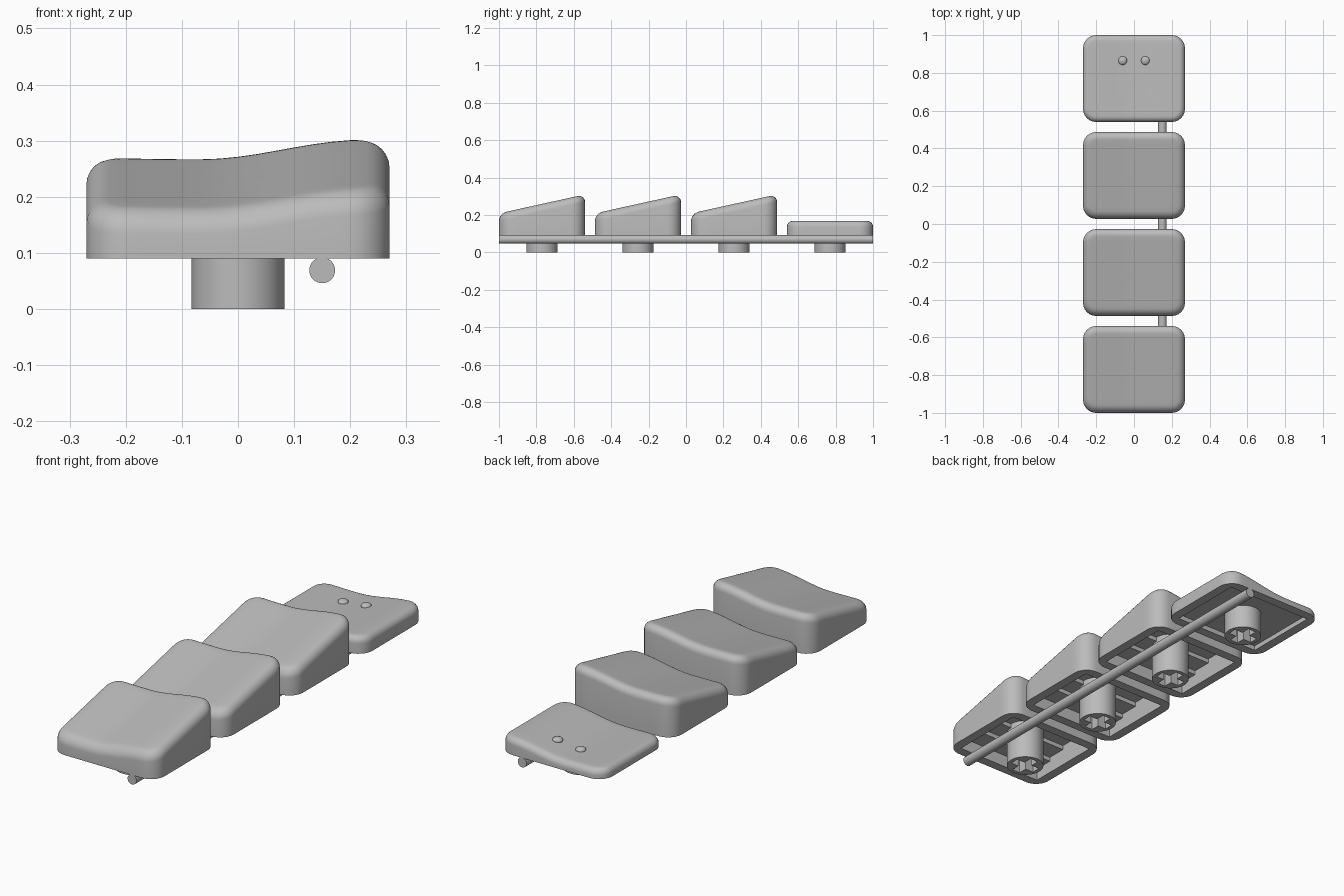
import bpy, bmesh, math
from mathutils import Vector

cube = bpy.data.objects.get("Cube")
if cube:
    bpy.data.objects.remove(cube)

grey = bpy.data.materials.new("mid_grey")
grey.use_nodes = True
grey.diffuse_color = (0.5, 0.5, 0.5, 1)
grey.node_tree.nodes["Principled BSDF"].inputs["Base Color"].default_value = (0.5, 0.5, 0.5, 1)

HALF_X, HALF_Y, BASE, WALL = 0.27, 0.23, 0.09, 0.045
ROWS = [-0.77, -0.257, 0.257, 0.77]


def finish(bm, name):
    bmesh.ops.recalc_face_normals(bm, faces=bm.faces)
    mesh = bpy.data.meshes.new(name)
    bm.to_mesh(mesh)
    bm.free()
    mesh.materials.append(grey)
    ob = bpy.data.objects.new(name, mesh)
    bpy.context.collection.objects.link(ob)
    return ob


def smooth(ob):
    bpy.ops.object.select_all(action="DESELECT")
    ob.select_set(True)
    bpy.context.view_layer.objects.active = ob
    bpy.ops.object.shade_smooth_by_angle(angle=math.radians(35))


def prism(name, points, direction):
    """Extrude a closed polygon along a vector."""
    bm = bmesh.new()
    face = bm.faces.new([bm.verts.new(p) for p in points])
    new = bmesh.ops.extrude_face_region(bm, geom=[face])["geom"]
    bmesh.ops.translate(bm, vec=direction, verts=[v for v in new if isinstance(v, bmesh.types.BMVert)])
    return finish(bm, name)


def cut(ob, cutter):
    """Subtract the cutter and remove it."""
    mod = ob.modifiers.new("cut", "BOOLEAN")
    mod.operation, mod.solver, mod.object = "DIFFERENCE", "EXACT", cutter
    bpy.context.view_layer.objects.active = ob
    bpy.ops.object.modifier_apply(modifier=mod.name)
    bpy.data.objects.remove(cutter)


def rounded_rect(hx, hy, r, side=12, arc=6):
    """Outline with subdivided sides and round corners."""
    corners = []
    for k, (sx, sy) in enumerate([(1, 1), (-1, 1), (-1, -1), (1, -1)]):
        centre = Vector((sx * (hx - r), sy * (hy - r)))
        angles = [math.pi / 2 * (k + i / arc) for i in range(arc + 1)]
        corners.append([centre + Vector((math.cos(a), math.sin(a))) * r for a in angles])
    pts = []
    for k in range(4):
        a, b = corners[k][-1], corners[(k + 1) % 4][0]
        pts += corners[k] + [a.lerp(b, i / side) for i in range(1, side)]
    return pts


def wave(x):
    """Sideways swell of the key top, higher on +x."""
    t = x + 0.07
    if t < 0:
        return 0.004 * (t / 0.2) ** 2
    return 0.0175 * (1 - math.cos(math.pi * t / 0.3))


def key_cap(name, yc, height, slope, fillet):
    top = lambda x, y: height + slope * y + wave(x)
    bm = bmesh.new()
    rings = [[bm.verts.new((p.x, yc + p.y, BASE)) for p in rounded_rect(HALF_X, HALF_Y, 0.07)]]
    # Rounded shoulder
    for i in range(7):
        a = math.pi / 2 * i / 6
        inset, drop = fillet * (1 - math.cos(a)), fillet * (1 - math.sin(a))
        outline = rounded_rect(HALF_X - inset, HALF_Y - inset, 0.07 - inset)
        rings.append([bm.verts.new((p.x, yc + p.y, top(p.x, p.y) - drop)) for p in outline])
    # Swept top surface
    for i in range(1, 8):
        s = 1 - i / 8
        rings.append([bm.verts.new((p.x * s, yc + p.y * s, top(p.x * s, p.y * s))) for p in outline])
    n = len(outline)
    for lo, hi in zip(rings, rings[1:]):
        for i in range(n):
            j = (i + 1) % n
            bm.faces.new((lo[i], lo[j], hi[j], hi[i]))
    centre = bm.verts.new((0, yc, top(0, 0)))
    for i in range(n):
        bm.faces.new((rings[-1][i], rings[-1][(i + 1) % n], centre))
    bm.faces.new(rings[0])
    cap = finish(bm, name)
    # Hollow underside with a stepped ceiling
    hx, hy = HALF_X - WALL, HALF_Y - WALL
    steps = 4 if slope else 1
    profile = [(-hy, BASE - 0.05)]
    for i in range(steps):
        y0, y1 = (-hy + 2 * hy * k / steps for k in (i, i + 1))
        z = height + slope * y0 - (0.035 if slope else 0.02)
        profile += [(y0, z), (y1, z)]
    profile.append((hy, BASE - 0.05))
    cut(cap, prism("cavity_cutter", [(-hx, yc + y, z) for y, z in profile], (2 * hx, 0, 0)))
    smooth(cap)


def cylinder(name, centre, radius, z0, z1):
    ring = [2 * math.pi * i / 48 for i in range(48)]
    pts = [(centre[0] + radius * math.cos(a), centre[1] + radius * math.sin(a), z0) for a in ring]
    return prism(name, pts, (0, 0, z1 - z0))


def stem(name, yc, z_top):
    ob = cylinder(name, (0, yc), 0.083, 0, z_top)
    # Cross shaped socket
    a, b = 0.064, 0.021
    quarter = [(a, -b), (a, b), (b, b)]
    pts = []
    for k in range(4):
        c, s = round(math.cos(k * math.pi / 2)), round(math.sin(k * math.pi / 2))
        pts += [(x * c - y * s, yc + x * s + y * c, -0.05) for x, y in quarter]
    cut(ob, prism("socket_cutter", pts, (0, 0, 0.145)))
    smooth(ob)


# Three sloped keys and one flat key at the back
for i, y in enumerate(ROWS):
    flat = i == 3
    key_cap(f"key_cap_{i + 1}", y, 0.133 if flat else 0.224, 0 if flat else 0.22, 0.03 if flat else 0.04)
    stem(f"stem_{i + 1}", y, 0.12 if flat else 0.2)

# Homing bumps on the flat key
for side, x in (("right", -0.06), ("left", 0.06)):
    bpy.ops.mesh.primitive_uv_sphere_add(segments=24, ring_count=12, radius=0.023, location=(x, 0.865, 0.134 + wave(x)))
    bump = bpy.context.object
    bump.name = f"bump_{side}"
    bump.scale.z = 0.6
    bump.data.materials.append(grey)
    smooth(bump)

# Long rod joining the keys
bpy.ops.mesh.primitive_cylinder_add(vertices=32, radius=0.023, depth=2, location=(0.15, 0, 0.069), rotation=(math.pi / 2, 0, 0))
rod = bpy.context.object
rod.name = "rod"
rod.data.materials.append(grey)
smooth(rod)
